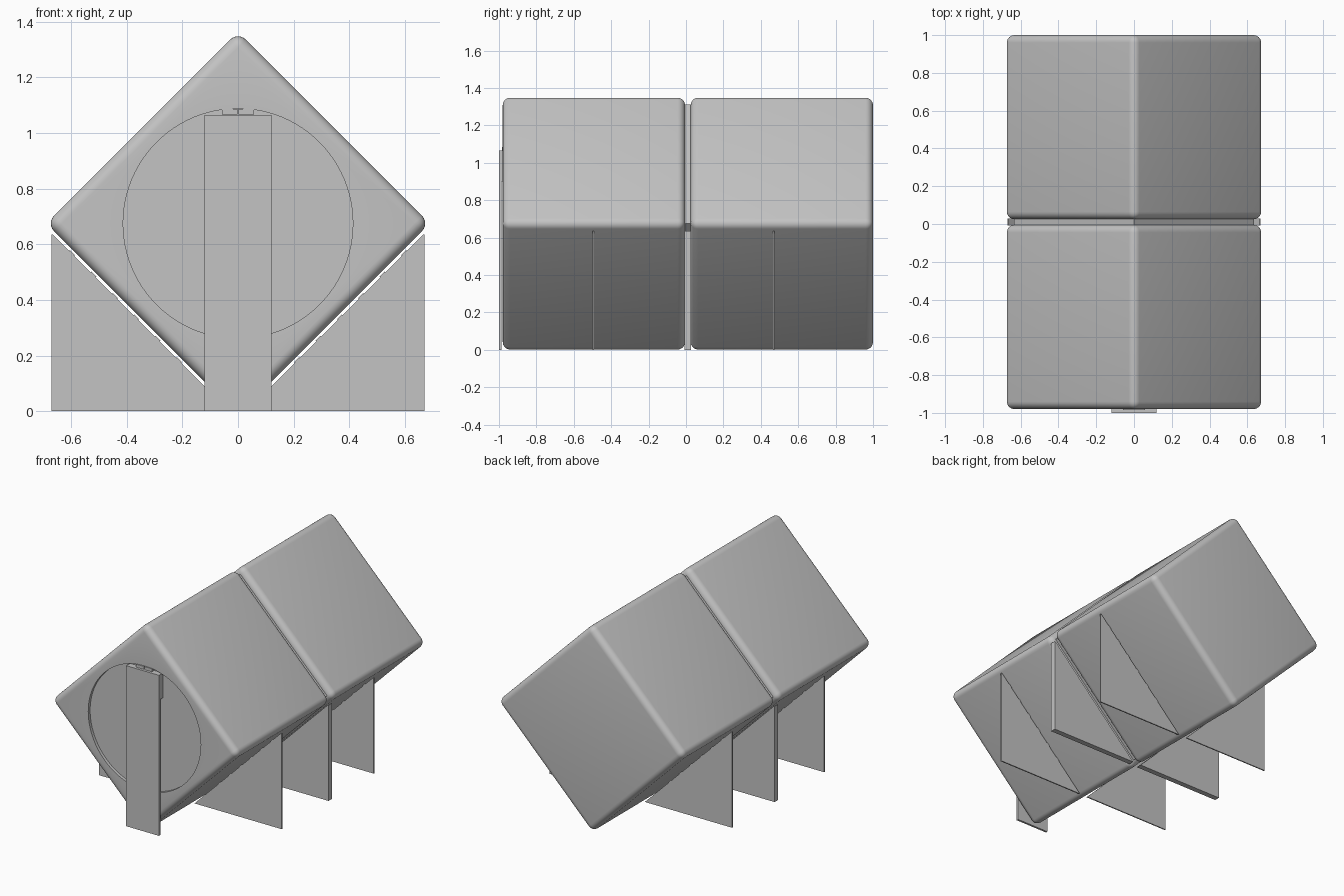
import bpy, bmesh, math
from mathutils import Matrix, Vector

default = bpy.data.objects.get("Cube")
if default:
    bpy.data.objects.remove(default, do_unlink=True)

GREY = (0.55, 0.55, 0.55, 1)
grey = bpy.data.materials.new("plain grey")
grey.use_nodes = True
grey.diffuse_color = GREY
grey.node_tree.nodes["Principled BSDF"].inputs["Base Color"].default_value = GREY

SIDE, MID = 0.975, 0.675      # box side and height of the box axis
DIAMOND = Matrix.Rotation(math.pi / 4, 4, 'Y')


def finish(name, bm, smooth=False):
    bmesh.ops.recalc_face_normals(bm, faces=bm.faces)
    mesh = bpy.data.meshes.new(name)
    bm.to_mesh(mesh)
    bm.free()
    mesh.materials.append(grey)
    ob = bpy.data.objects.new(name, mesh)
    bpy.context.collection.objects.link(ob)
    if smooth:
        activate(ob)
        bpy.ops.object.shade_smooth_by_angle(angle=math.radians(35))
    return ob


def activate(ob):
    bpy.ops.object.select_all(action='DESELECT')
    ob.select_set(True)
    bpy.context.view_layer.objects.active = ob


def box(name, size, loc, turn=Matrix(), bevel=0):
    bm = bmesh.new()
    bmesh.ops.create_cube(bm, size=1)
    bmesh.ops.scale(bm, vec=size, verts=bm.verts)
    if bevel:
        bmesh.ops.bevel(bm, geom=bm.edges[:], offset=bevel, segments=6,
                        profile=0.5, affect='EDGES')
    bm.transform(Matrix.Translation(loc) @ turn)
    return finish(name, bm, bevel > 0)


def slab(name, outline, y0, y1):
    """Extrude an x-z outline along y."""
    bm = bmesh.new()
    face = bm.faces.new([bm.verts.new((x, y0, z)) for x, z in outline])
    new = bmesh.ops.extrude_face_region(bm, geom=[face])["geom"]
    bmesh.ops.translate(bm, vec=(0, y1 - y0, 0),
                        verts=[v for v in new if isinstance(v, bmesh.types.BMVert)])
    return finish(name, bm)


# Two rounded boxes standing on their edges, with a joining panel
front_box = box("front_box", (SIDE,) * 3, (0, -0.4925, MID), DIAMOND, 0.04)
box("back_box", (SIDE,) * 3, (0, 0.5125, MID), DIAMOND, 0.04)
box("joining_panel", (0.9, 0.08, 0.9), (0, 0.01, MID), DIAMOND)

# Shallow round recess in the front face
bm = bmesh.new()
bmesh.ops.create_cone(bm, cap_ends=True, segments=96, radius1=0.413,
                      radius2=0.413, depth=0.1)
bm.transform(Matrix.Translation((0, -1.01, MID)) @ Matrix.Rotation(math.pi / 2, 4, 'X'))
cutter = finish("recess_cutter", bm)
cutter.hide_render = True
cut = front_box.modifiers.new("recess", 'BOOLEAN')
cut.operation, cut.object, cut.solver = 'DIFFERENCE', cutter, 'EXACT'
activate(front_box)
bpy.ops.object.modifier_apply(modifier=cut.name)
bpy.data.objects.remove(cutter, do_unlink=True)

# Front board, its upper spacer and the hinge above it
box("front_board", (0.24, 0.014, 1.065), (0, -0.993, 0.5325))
box("board_spacer", (0.24, 0.028, 0.165), (0, -0.974, 0.9825))
for i, x in enumerate((-0.03, 0.03)):
    box(f"hinge_knuckle_{i + 1}", (0.056, 0.02, 0.02), (x, -0.975, 1.076))

# Triangular side supports, with small teeth reaching up to the boxes
for side, label in ((1, "left"), (-1, "right")):
    triangle = [(side * x, z) for x, z in
                ((0.03, 0), (0.67, 0), (0.67, 0.635), (0.665, 0.635))]
    for place, y, thick in (("front", -0.495, 0.008), ("middle", 0.01, 0.036),
                            ("back", 0.47, 0.008)):
        slab(f"{place}_support_{label}", triangle, y - thick / 2, y + thick / 2)
        if place == "middle":
            continue
        for i in range(6):
            x = 0.2 + 0.077 * i
            z = x - 0.025
            tooth = [(side * (x + a), z + b) for a, b in
                     ((0, 0), (0.025, 0), (0.02, 0.02))]
            slab(f"{place}_tooth_{label}_{i + 1}", tooth, y - thick / 2, y + thick / 2)
